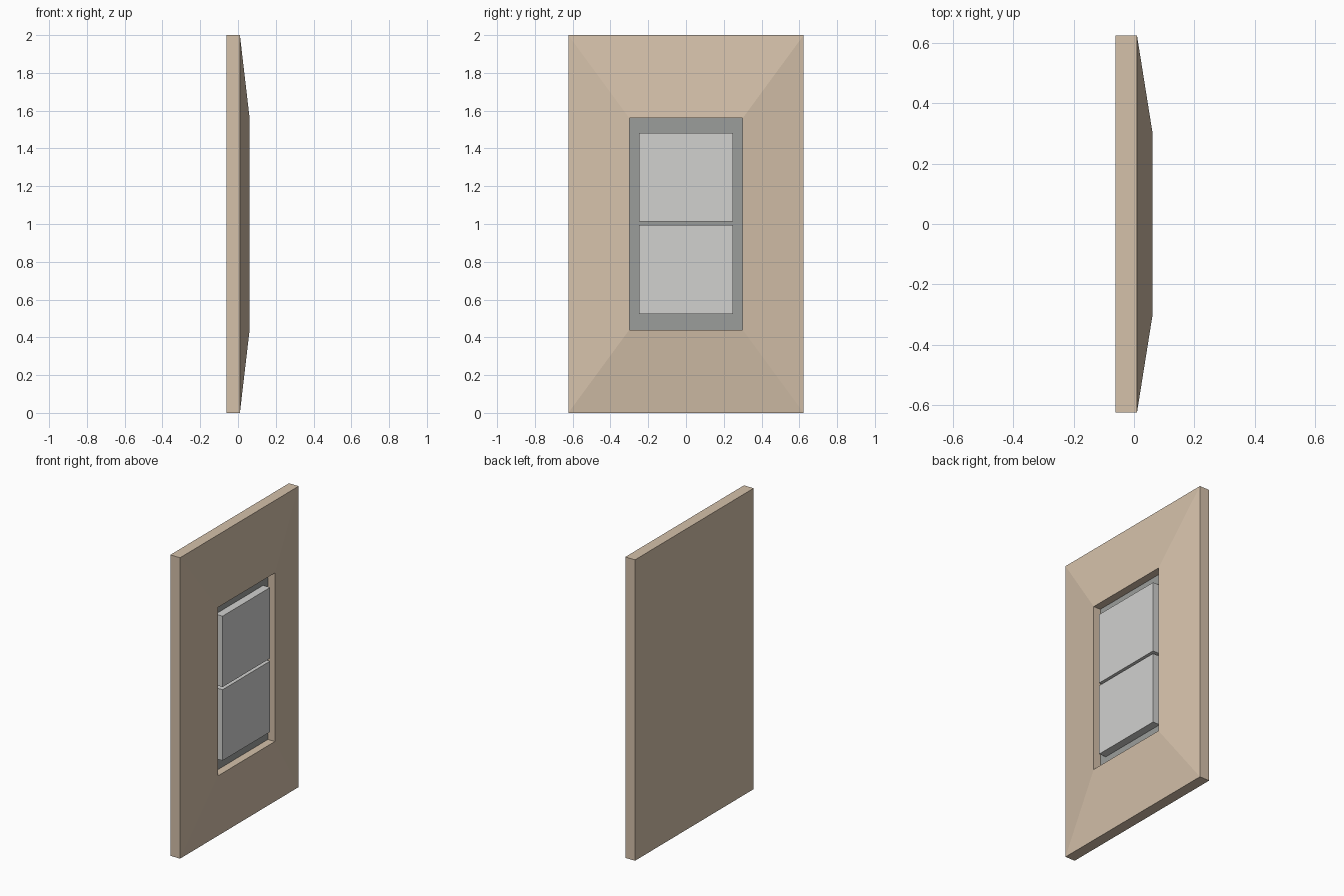
import bpy, bmesh

if "Cube" in bpy.data.objects:
    bpy.data.objects.remove(bpy.data.objects["Cube"])


def material(name, rgb):
    m = bpy.data.materials.new(name)
    lin = [((c / 255 + 0.055) / 1.055) ** 2.4 for c in rgb]
    m.diffuse_color = (*lin, 1.0)
    m.use_nodes = True
    m.node_tree.nodes["Principled BSDF"].inputs["Base Color"].default_value = m.diffuse_color
    return m


beige = material("beige_surround", (213, 193, 170))
mid_grey = material("mid_grey_backing", (155, 157, 155))
light_grey = material("light_grey_panel", (209, 209, 207))


def lofted_block(name, sections, mats, last_mat=0):
    """Bridge rectangles (x, half width, bottom, top) along x and cap both ends."""
    bm = bmesh.new()
    rings = [[bm.verts.new((x, y, z)) for y, z in
              ((-w, z0), (w, z0), (w, z1), (-w, z1))]
             for x, w, z0, z1 in sections]
    for a, b in zip(rings, rings[1:]):
        for i in range(4):
            j = (i + 1) % 4
            bm.faces.new((a[i], a[j], b[j], b[i]))
    bm.faces.new(rings[0][::-1])
    bm.faces.new(rings[-1]).material_index = last_mat
    bmesh.ops.recalc_face_normals(bm, faces=bm.faces)
    mesh = bpy.data.meshes.new(name)
    bm.to_mesh(mesh)
    bm.free()
    for m in mats:
        mesh.materials.append(m)
    obj = bpy.data.objects.new(name, mesh)
    bpy.context.collection.objects.link(obj)
    return obj


# Wall plate with sloped surround and a recess whose floor is grey
BACK, SHOULDER, FRONT = -0.0615, 0.01, 0.0615
lofted_block("surround", [
    (BACK, 0.623, 0.0, 2.0),
    (SHOULDER, 0.623, 0.0, 2.0),
    (FRONT, 0.30, 0.44, 1.56),
    (SHOULDER, 0.30, 0.44, 1.56),
], [beige, mid_grey], last_mat=1)

# Two raised panels standing in the recess
for name, z0, z1 in (("lower_panel", 0.523, 0.994), ("upper_panel", 1.012, 1.483)):
    lofted_block(name, [(SHOULDER, 0.25, z0, z1), (FRONT, 0.25, z0, z1)], [light_grey])
